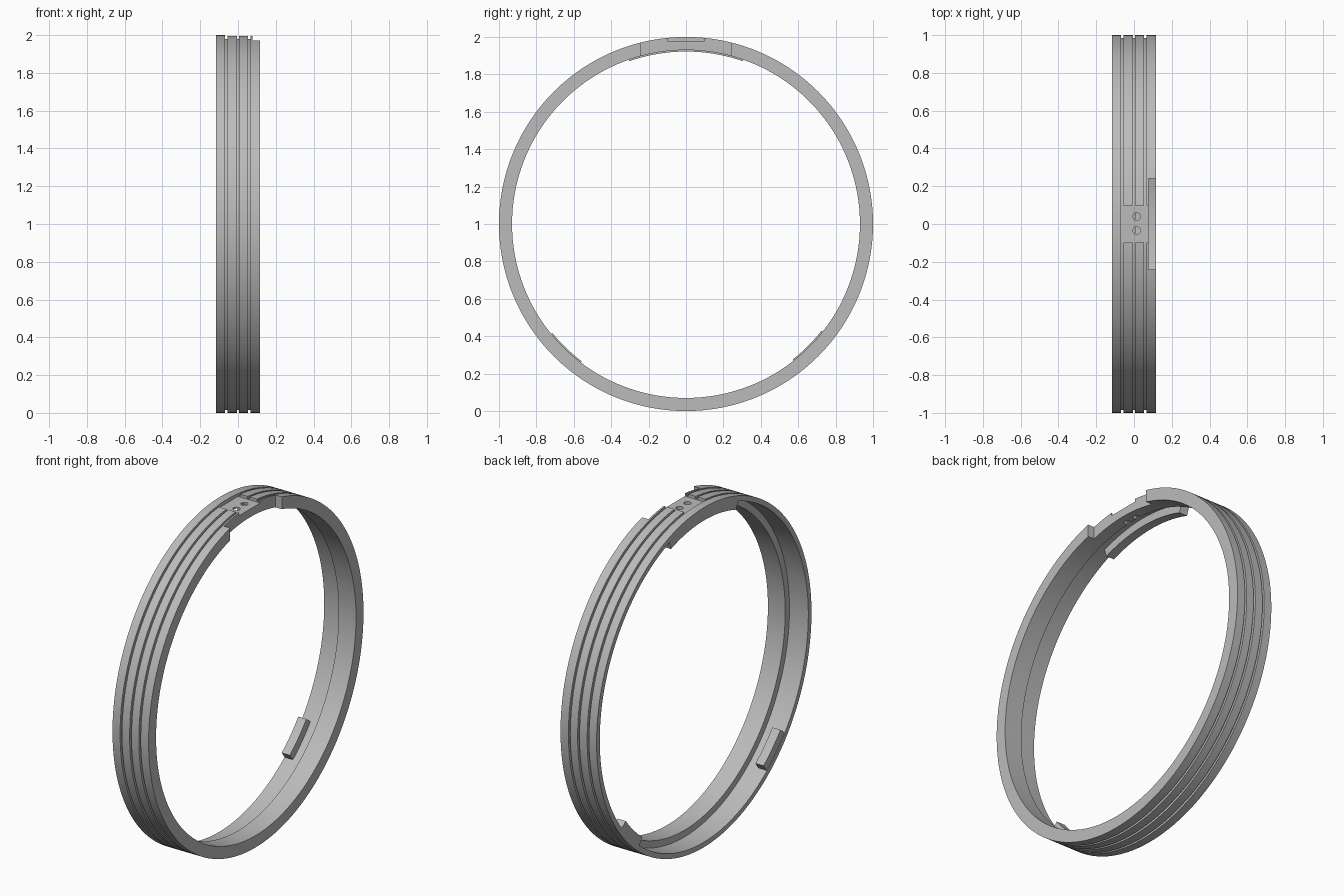
import bpy
import bmesh
from math import sin, cos, pi, radians

old = bpy.data.objects.get("Cube")
if old:
    bpy.data.objects.remove(old, do_unlink=True)

grey = bpy.data.materials.new("plain_grey")
grey.use_nodes = True
colour = (0.5, 0.5, 0.5, 1)
grey.diffuse_color = colour
grey.node_tree.nodes["Principled BSDF"].inputs["Base Color"].default_value = colour

HALF = 0.1175          # half width of the band
OUTER, INNER, RECESS = 1.0, 0.93, 0.97


def finish(name, bm):
    bmesh.ops.recalc_face_normals(bm, faces=bm.faces)
    mesh = bpy.data.meshes.new(name)
    bm.to_mesh(mesh)
    bm.free()
    mesh.materials.append(grey)
    obj = bpy.data.objects.new(name, mesh)
    bpy.context.collection.objects.link(obj)
    return obj


def sweep(name, profile, start, end, steps):
    """Turn an (x, radius) profile about the band's axis; angle 0 is the top."""
    bm = bmesh.new()
    full = end - start > 2 * pi - 1e-4
    rings = []
    for i in range(steps if full else steps + 1):
        a = start + (end - start) * i / steps
        rings.append([bm.verts.new((x, r * sin(a), 1 + r * cos(a))) for x, r in profile])
    n = len(profile)
    for i in range(steps):
        p, q = rings[i], rings[(i + 1) % len(rings)]
        for j in range(n):
            k = (j + 1) % n
            bm.faces.new((p[j], p[k], q[k], q[j]))
    if not full:
        bm.faces.new(rings[0])
        bm.faces.new(rings[-1])
    return finish(name, bm)


def box(name, low, high):
    bm = bmesh.new()
    bmesh.ops.create_cube(bm, size=1)
    for v in bm.verts:
        v.co = [(l + h) / 2 + c * (h - l) for l, h, c in zip(low, high, v.co)]
    return finish(name, bm)


def cylinder(name, x, y, radius):
    bm = bmesh.new()
    bmesh.ops.create_cone(bm, cap_ends=True, segments=24, radius1=radius,
                          radius2=radius, depth=0.3)
    bmesh.ops.translate(bm, verts=bm.verts, vec=(x, y, 1.95))
    return finish(name, bm)


def smooth(obj):
    bpy.ops.object.select_all(action='DESELECT')
    obj.select_set(True)
    bpy.context.view_layer.objects.active = obj
    bpy.ops.object.shade_smooth_by_angle(angle=radians(25))


# Band: grooved outside, stepped inside
profile = [(-HALF, RECESS), (-HALF, OUTER)]
for x in (-0.062, 0.0, 0.06):
    w, floor = 0.006, 0.985
    profile += [(x - w, OUTER), (x - w, floor), (x + w, floor), (x + w, OUTER)]
profile += [(HALF, OUTER), (HALF, INNER), (0.005, INNER), (0.005, RECESS)]
band = sweep("grooved_band", profile, 0, 2 * pi, 192)

# Cuts at the top: side notch, flat pocket and two through holes
cutters = [
    box("notch_cutter", (0.076, -0.24, 1.8), (0.2, 0.24, 2.1)),
    box("pocket_cutter", (-0.069, -0.098, 1.978), (0.09, 0.098, 2.1)),
    cylinder("hole_cutter_front", 0.014, -0.034, 0.02),
    cylinder("hole_cutter_back", 0.014, 0.04, 0.02),
]
for c in cutters:
    c.hide_render = True
    mod = band.modifiers.new(c.name, 'BOOLEAN')
    mod.operation = 'DIFFERENCE'
    mod.solver = 'EXACT'
    mod.object = c
graph = bpy.context.evaluated_depsgraph_get()
cut_mesh = bpy.data.meshes.new_from_object(band.evaluated_get(graph))
band.modifiers.clear()
band.data = cut_mesh
for c in cutters:
    bpy.data.objects.remove(c, do_unlink=True)
smooth(band)

# Raised tabs inside the recess: a long one on top, two short ones below
tab = [(-0.115, 0.922), (-0.115, 0.974), (-0.062, 0.974), (-0.062, 0.922)]
for name, centre, half in (("top_tab", 0, 19.2),
                           ("lower_back_tab", 135, 6.8),
                           ("lower_front_tab", -136, 6.8)):
    smooth(sweep(name, tab, radians(centre - half), radians(centre + half),
                 max(6, round(half))))
